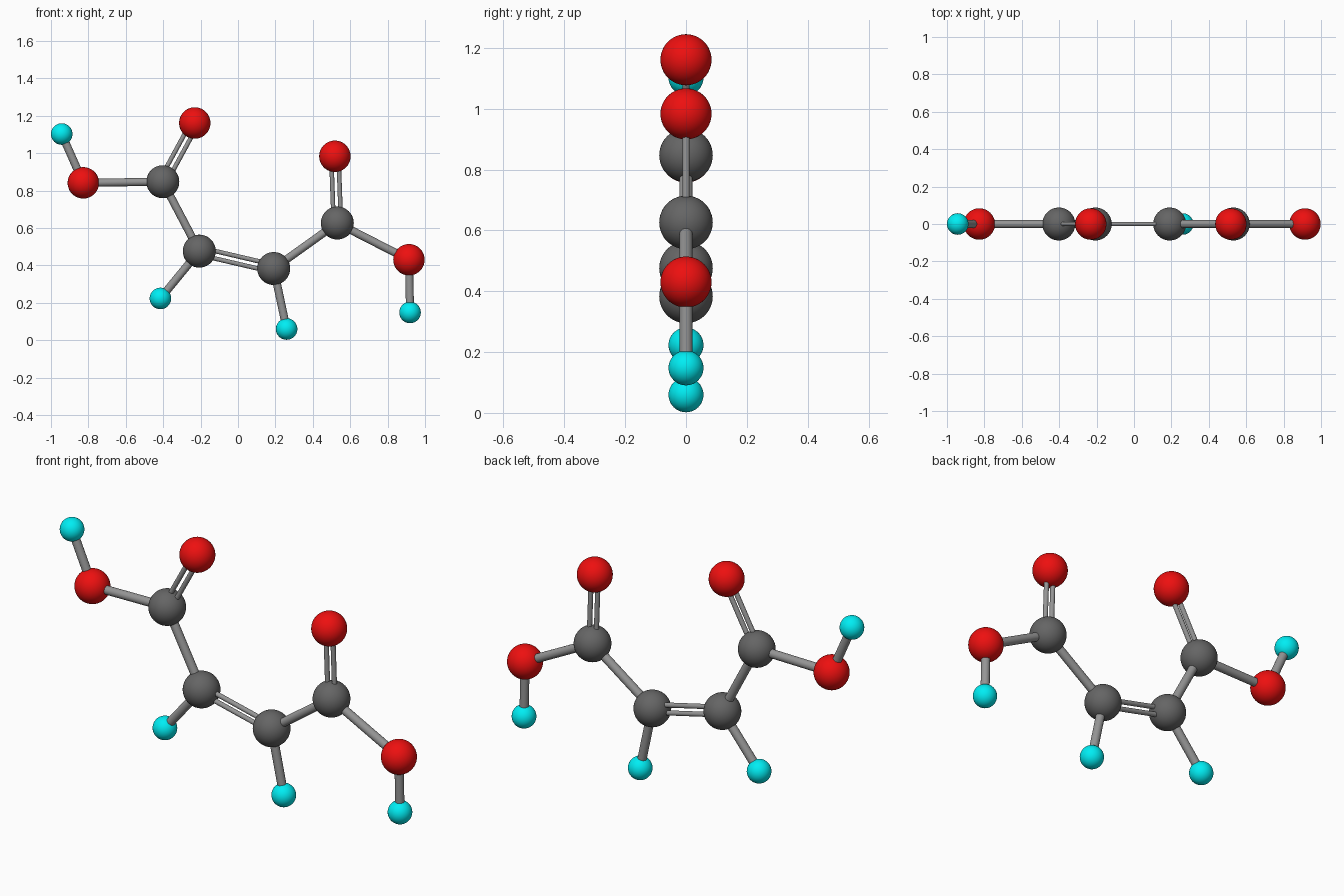
import bpy
from mathutils import Vector

if "Cube" in bpy.data.objects:
    bpy.data.objects.remove(bpy.data.objects["Cube"])


def material(name, color):
    m = bpy.data.materials.new(name)
    m.diffuse_color = (*color, 1)
    m.use_nodes = True
    m.node_tree.nodes["Principled BSDF"].inputs["Base Color"].default_value = m.diffuse_color
    return m


# element: radius, material
KINDS = {
    "carbon": (0.088, material("dark_grey", (0.13, 0.13, 0.13))),
    "oxygen": (0.084, material("red", (0.85, 0.005, 0.005))),
    "hydrogen": (0.0575, material("cyan", (0.0, 0.85, 0.9))),
}
BOND = material("bond_grey", (0.3, 0.3, 0.3))

# atoms: element, x, z (the molecule is flat in y = 0)
ATOMS = {
    "c1": ("carbon", -0.402, 0.847),
    "c2": ("carbon", -0.207, 0.476),
    "c3": ("carbon", 0.191, 0.383),
    "c4": ("carbon", 0.531, 0.626),
    "o1": ("oxygen", -0.827, 0.841),
    "o2": ("oxygen", -0.231, 1.161),
    "o3": ("oxygen", 0.518, 0.983),
    "o4": ("oxygen", 0.914, 0.430),
    "h1": ("hydrogen", -0.9425, 1.102),
    "h2": ("hydrogen", -0.415, 0.223),
    "h3": ("hydrogen", 0.260, 0.0595),
    "h4": ("hydrogen", 0.920, 0.148),
}
SINGLE = ["h1 o1", "o1 c1", "c1 c2", "c2 h2", "c3 h3", "c3 c4", "c4 o4", "o4 h4"]
DOUBLE = ["c1 o2", "c2 c3", "c4 o3"]


def finish(name, mat):
    ob = bpy.context.object
    ob.name = name
    ob.data.materials.append(mat)
    bpy.ops.object.shade_smooth_by_angle()


def position(key):
    return Vector((ATOMS[key][1], 0, ATOMS[key][2]))


def rod(name, a, b, radius):
    d = b - a
    bpy.ops.mesh.primitive_cylinder_add(
        vertices=24, radius=radius, depth=d.length, location=(a + b) / 2,
        rotation=d.to_track_quat('Z', 'Y').to_euler())
    finish(name, BOND)


# atom balls
for key, (kind, x, z) in ATOMS.items():
    radius, mat = KINDS[kind]
    bpy.ops.mesh.primitive_uv_sphere_add(
        segments=48, ring_count=24, radius=radius, location=(x, 0, z))
    finish(f"{kind}_atom_{key[1]}", mat)

# single bonds
for pair in SINGLE:
    a, b = pair.split()
    rod(f"single_bond_{a}_{b}", position(a), position(b), 0.0215)

# double bonds: two thin rods side by side in the molecule's plane
for pair in DOUBLE:
    a, b = pair.split()
    pa, pb = position(a), position(b)
    side = (pb - pa).cross(Vector((0, 1, 0))).normalized() * 0.0195
    for i, s in enumerate((-1, 1)):
        rod(f"double_bond_{a}_{b}_{i + 1}", pa + side * s, pb + side * s, 0.012)
